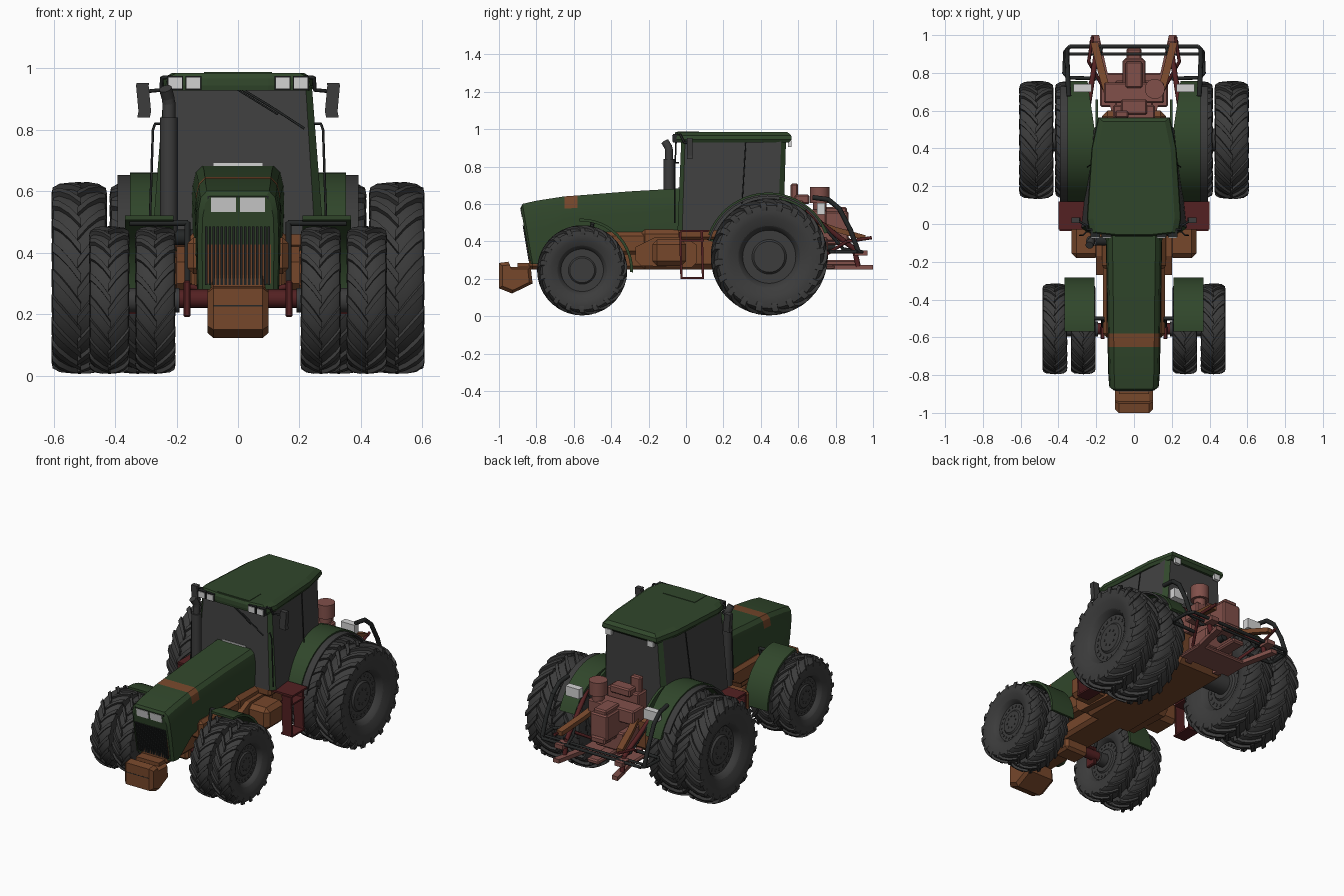
import bpy, bmesh
from math import sin, cos, radians, pi
from mathutils import Vector, Matrix

if "Cube" in bpy.data.objects:
    bpy.data.objects.remove(bpy.data.objects["Cube"])

def material(name, *rgb):
    m = bpy.data.materials.new(name)
    m.use_nodes = True
    m.diffuse_color = (*rgb, 1)
    m.node_tree.nodes["Principled BSDF"].inputs["Base Color"].default_value = (*rgb, 1)
    return m

GREEN = material("dark green", .03, .062, .024)
GREY = material("rubber grey", .045, .045, .045)
GLASS = material("smoked glass", .052, .052, .052)
BLACK = material("black metal", .018, .02, .02)
BROWN = material("rust brown", .18, .063, .024)
RED = material("dark red", .088, .015, .016)
PINK = material("faded red", .22, .08, .068)
WHITE = material("lamp white", .65, .65, .65)

def finish(name, bm, *mats, smooth=0):
    bmesh.ops.recalc_face_normals(bm, faces=bm.faces)
    me = bpy.data.meshes.new(name)
    bm.to_mesh(me)
    bm.free()
    ob = bpy.data.objects.new(name, me)
    bpy.context.collection.objects.link(ob)
    for m in mats:
        me.materials.append(m)
    if smooth:
        bpy.ops.object.select_all(action='DESELECT')
        ob.select_set(True)
        bpy.context.view_layer.objects.active = ob
        bpy.ops.object.shade_smooth_by_angle(angle=radians(smooth))
    return ob

def loft(name, rings, *mats, smooth=0, rule=None):
    """Skin between rings of equal length and cap both ends."""
    bm = bmesh.new()
    vs = [[bm.verts.new(p) for p in r] for r in rings]
    n = len(vs[0])
    for a, b in zip(vs, vs[1:]):
        for i in range(n):
            bm.faces.new((a[i], a[(i + 1) % n], b[(i + 1) % n], b[i]))
    bm.faces.new(vs[0])
    bm.faces.new(vs[-1])
    if rule:
        bm.normal_update()
        for f in bm.faces:
            f.material_index = rule(f.calc_center_median())
    return finish(name, bm, *mats, smooth=smooth)

def prism(name, yz, x0, x1, mat):
    return loft(name, [[(x, y, z) for y, z in yz] for x in (x0, x1)], mat)

def box(name, lo, hi, mat, bevel=0):
    (a, b, c), (d, e, f) = lo, hi
    ob = prism(name, [(b, c), (e, c), (e, f), (b, f)], a, d, mat)
    if bevel:
        mod = ob.modifiers.new("Bevel", 'BEVEL')
        mod.width, mod.segments = bevel, 1
    return ob

def tube(name, pts, r, mat, seg=8):
    """Straight round bars through the points."""
    bm = bmesh.new()
    for p, q in zip(pts, pts[1:]):
        p, q = Vector(p), Vector(q)
        d = q - p
        m = Matrix.Translation((p + q) / 2) @ d.to_track_quat('Z', 'Y').to_matrix().to_4x4()
        bmesh.ops.create_cone(bm, cap_ends=True, segments=seg, radius1=r, radius2=r,
                              depth=d.length + r * (.5 if len(pts) > 2 else 0), matrix=m)
    return finish(name, bm, mat, smooth=50)

def lathe(bm, prof, x, y, z, seg=48):
    rings = [[bm.verts.new((x + t, y + r * cos(2 * pi * i / seg), z + r * sin(2 * pi * i / seg)))
              for i in range(seg)] for t, r in prof]
    for a, b in zip(rings, rings[1:]):
        for i in range(seg):
            bm.faces.new((a[i], a[(i + 1) % seg], b[(i + 1) % seg], b[i]))
    return rings

def wheel(name, x, y, z, R, W, rim, lugs):
    h = W / 2
    # tyre carcass
    bm = bmesh.new()
    half = [(.72, rim), (.95, R * .67), (1, R * .78), (.95, R * .88), (.75, R * .92), (.3, R * .945)]
    lathe(bm, [(-h * t, r) for t, r in half] + [(h * t, r) for t, r in half[::-1]], x, y, z)
    # curved chevron lugs
    stations = [(-.06, 1), (.35, .997), (.72, .98), (.97, .94), (1.02, .87), (1, .8)]
    for k in range(lugs * 2):
        s = 1 if k % 2 else -1
        a0 = pi * k / lugs
        rows = []
        for t, o in stations:
            a, w = a0 - .36 * t ** .8 if t > 0 else a0, .045 + .012 * abs(t)
            rows.append([bm.verts.new((x + s * h * t * (.9 if q < o else 1), y + R * q * cos(a + e),
                                       z + R * q * sin(a + e)))
                         for q, e in ((o - .09, -w * 1.2), (o, -w), (o, w), (o - .09, w * 1.2))])
        for p, q in zip(rows, rows[1:]):
            for i in range(4):
                bm.faces.new((p[i], p[(i + 1) % 4], q[(i + 1) % 4], q[i]))
        bm.faces.new(rows[0])
        bm.faces.new(rows[-1])
    finish(name + "_tyre", bm, GREY, smooth=35)
    # dished rim with hub, slots and bolts
    bm = bmesh.new()
    half = [(.42, rim * .2), (.42, rim * .5), (.3, rim * .56), (.3, rim * .86), (.6, rim * .93), (.74, rim * 1.02)]
    rings = lathe(bm, [(-h * t, r) for t, r in half] + [(h * t, r) for t, r in half[::-1]], x, y, z)
    bm.faces.new(rings[0])
    bm.faces.new(rings[-1])
    for n, rad, size, t in ((20, .73, .055, .3), (8, .28, .04, .42)):
        for i in range(n):
            a = 2 * pi * i / n
            for s in (-1, 1):
                m = Matrix.Translation((x + s * h * t, y + rim * rad * cos(a), z + rim * rad * sin(a)))
                bmesh.ops.create_cone(bm, cap_ends=True, segments=6, radius1=rim * size, radius2=rim * size,
                                      depth=.008, matrix=m @ Matrix.Rotation(pi / 2, 4, 'Y'))
    finish(name + "_rim", bm, GREY, smooth=35)

def fender(name, cy, cz, r0, r1, a0, a1, x0, x1, mat, taper=0, n=20):
    """Curved mudguard; taper narrows its inner edge towards the rear."""
    rings = []
    for i in range(n + 1):
        a = radians(a0 + (a1 - a0) * i / n)
        xi = x0 + (taper * max(0, cos(a)) if x0 > 0 else -taper * max(0, cos(a)))
        rings.append([(x, cy + r * cos(a), cz + r * sin(a)) for x, r in ((xi, r0), (x1, r0), (x1, r1), (xi, r1))])
    loft(name, rings, mat, smooth=30)

def nose(z, out=0):
    return -.83 - .05 * (z - .28) / .3 - out

def raked(name, x0, x1, z0, z1, out, mat):
    prism(name, [(nose(z0, out), z0), (nose(z1, out), z1), (nose(z1, -.01), z1), (nose(z0, -.01), z0)], x0, x1, mat)

# hood with coloured band
def hood_ring(yt, yb, w, zt, zb):
    half = [(w, zb), (w * 1.02, (zb + zt) / 2), (w, zt - .07), (w * .93, zt - .025), (w * .78, zt - .004)]
    pts = half + [(-x, z) for x, z in half[::-1]]
    return [(x, yb + (yt - yb) * (z - zb) / (zt - zb), z) for x, z in pts]

loft("hood", [hood_ring(*s) for s in (
    (-.885, -.83, .115, .585, .28), (-.875, -.82, .13, .605, .28), (-.8, -.78, .134, .622, .28),
    (-.65, -.65, .137, .645, .38), (-.58, -.58, .138, .65, .4), (-.3, -.3, .142, .672, .42),
    (-.02, -.02, .148, .688, .46))], GREEN, BROWN, smooth=25,
    rule=lambda c: int(-.65 < c.y < -.58 and c.z > .575))
box("cowl_strip", (-.08, -.04, .682), (.08, -.028, .692), WHITE)
raked("grille_back", -.108, .108, .3, .48, .002, BROWN)
for i in range(17):
    raked("grille_bar", -.108 + i * .0128, -.1 + i * .0128, .295, .485, .009, BLACK)
for s in (-1, 1):
    raked("headlamp", s * .006, s * .088, .532, .58, .007, WHITE)
raked("lamp_surround", -.1, .1, .525, .585, .003, BLACK)

# front weight and chassis
weight = [(-1, .285), (-.95, .292), (-.94, .265), (-.83, .262), (-.82, .175), (-.93, .122), (-1, .15)]
loft("front_weight", [[(x, -.91 + (y + .91) * k, .21 + (z - .21) * k) for y, z in weight]
                      for x, k in ((-.1, .8), (-.08, 1), (.08, 1), (.1, .8))], BROWN)
box("weight_seam", (-.08, -1.001, .225), (.08, -.99, .229), BLACK)
box("weight_mount", (-.08, -.9, .25), (.08, -.8, .285), BROWN)
box("front_frame", (-.1, -.84, .25), (.1, -.2, .42), BROWN, .02)
box("engine_block", (-.165, -.6, .33), (.165, 0, .45), BROWN, .02)
box("transmission", (-.17, -.25, .25), (.17, .6, .47), BROWN, .03)
box("cab_floor", (-.25, -.04, .41), (.25, .3, .485), BROWN, .015)
box("front_axle_pivot", (-.08, -.62, .19), (.08, -.5, .27), BROWN, .015)

# cab glass with green corner pillars
def plan(z, pts):
    return [(x, y, z) for x, y in pts] + [(-x, y, z) for x, y in pts[::-1]]

loft("cab", [plan(.46, [(.25, -.045), (.278, -.02), (.225, .49), (.2, .52)]),
             plan(.95, [(.22, -.025), (.24, -.005), (.195, .51), (.175, .535)])], GLASS, GREEN,
     rule=lambda c: int(.19 < abs(c.x) and (c.y < 0 or c.y > .5) or abs(c.z - .46) < .01))
loft("roof", [plan(z, [(.1 * k, -.065 * k), (.235 * k, -.05 * k), (.25 * k, .03), (.225 * k, .4), (.19 * k, .565 * e)])
              for z, k, e in ((.928, .96, .97), (.945, 1, 1), (.968, .98, .995), (.985, .86, .96))], GREEN)
box("roof_hatch", (-.11, -.045, .975), (.11, .07, .988), GREEN)
tube("wiper", [(0, -.055, .94), (.1, -.055, .88), (.215, -.06, .805)], .004, BLACK)
tube("wiper_arm", [(0, -.052, .93), (.13, -.057, .85)], .003, BLACK)
for s in (-1, 1):
    for x in (.145, .205):
        box("roof_lamp", (s * (x - .022), -.074, .935), (s * (x + .022), -.03, .97), WHITE)
        box("roof_lamp_case", (s * (x - .026), -.07, .93), (s * (x + .026), -.03, .975), BLACK)
    box("rear_roof_lamp", (s * .125, .545, .905), (s * .165, .565, .94), WHITE)
    tube("door_line", [(s * .25, .3, .6), (s * .219, .32, .94)], .003, BLACK)
    # mirrors and grab rails
    tube("mirror_arm", [(s * .22, -.03, .972), (s * .248, -.03, .97), (s * .25, -.01, .93), (s * .3, .02, .925)], .006, BLACK)
    loft("mirror", [[(s * (x + d), y, z) for x, y in ((.287, .005), (.328, .005), (.328, .035), (.287, .035))]
                    for z, d in ((.84, 0), (.86, -.004), (.945, .004), (.952, .002))], GREY)
    tube("grab_rail", [(s * .25, -.04, .82), (s * .27, -.06, .82), (s * .277, -.06, .8), (s * .287, -.06, .5)], .004, BLACK)

# exhaust stack
tube("exhaust_muffler", [(-.225, -.09, .44), (-.225, -.09, .84)], .029, GREY, 16)
tube("exhaust_pipe", [(-.225, -.09, .83), (-.225, -.09, .885), (-.228, -.095, .905), (-.235, -.11, .93)], .021, GREY, 16)
tube("exhaust_elbow", [(-.225, -.09, .45), (-.12, -.09, .45)], .025, BLACK, 12)

# everything mirrored along the sides
for s in (-1, 1):
    side = "left" if s > 0 else "right"
    for part, x in (("inner", .327), ("outer", .517)):
        wheel(f"{side}_rear_{part}", s * x, .445, .318, .313, .178, .165, 20)
    for part, x in (("inner", .269), ("outer", .419)):
        wheel(f"{side}_front_{part}", s * x, -.555, .246, .241, .129, .132, 18)
    tube("rear_hub", [(s * .1, .445, .32), (s * .54, .445, .32)], .06, GREY, 24)
    tube("front_hub", [(s * .19, -.555, .245), (s * .445, -.555, .245)], .04, GREY, 24)
    tube("front_axle", [(0, -.555, .25), (s * .22, -.555, .25)], .03, RED, 16)
    box("steering_knuckle", (s * .155, -.61, .19), (s * .177, -.54, .31), RED, .005)
    tube("steering_rod", [(0, -.5, .26), (s * .165, -.55, .29)], .01, RED)
    # fenders
    fender("rear_fender", .44, .32, .325, .342, 22, 160, s * .2, s * .352, GREEN, .05)
    fender("rear_fender_wall", .44, .32, .15, .34, 50, 165, s * .19, s * .205, GREEN)
    fender("fender_extension", .44, .32, .322, .333, 30, 165, s * .352, s * .393, GREY)
    fender("front_fender", -.56, .245, .262, .277, -2, 92, s * .21, s * .368, GREEN)
    tube("front_fender_bracket", [(s * .35, -.5, .497), (s * .165, -.5, .497), (s * .165, -.54, .3)], .01, BLACK)
    box("tail_lamp", (s * .225, .7, .545), (s * .32, .742, .605), WHITE)
    # tank and steps
    prism("fuel_tank", [(-.27, .3), (-.24, .27), (.03, .26), (.06, .29), (.06, .38), (0, .42), (-.17, .42), (-.27, .37)],
          s * .15, s * .2, BROWN)
    box("tank_bulge", (s * .18, -.18, .27), (s * .33, .0, .41), BROWN, .025)
    for y in (-.03, .085):
        prism("step_rail", [(y, .2), (y + .012, .2), (y + .005, .45), (y - .007, .45)], s * .33, s * .395, RED)
    for z in (.2, .4):
        box("step", (s * .32, -.03, z), (s * .4, .095, z + .01), RED)
    box("step_platform", (s * .25, -.03, .45), (s * .4, .12, .462), RED)

    # rear linkage
    loft("lower_link", [[(s * (x + dx), y, z) for dx, z in ((-.02, .25), (.02, .25), (.02, .275), (-.02, .275))]
                        for x, y in ((.1, .6), (.16, .8), (.205, 1))], PINK)
    loft("lift_arm", [[(s * (x + dx), y, z + dz) for dx, dz in ((-.02, 0), (.02, 0), (.02, .028), (-.02, .028))]
                      for x, y, z in ((.13, .66, .5), (.17, .8, .45), (.21, .96, .405))], BROWN)
    tube("lift_rod", [(s * .24, .64, .56), (s * .2, .9, .36), (s * .2, .92, .27)], .014, RED)
    tube("link_brace", [(s * .15, .7, .3), (s * .24, .86, .4), (s * .22, .99, .42)], .009, RED)
    box("hook_end", (s * .18, .9, .325), (s * .235, .97, .352), PINK)
    tube("guard_hoop", [(s * .345, .68, .635), (s * .35, .76, .625), (s * .352, .82, .575), (s * .355, .88, .46),
                        (s * .355, .92, .35)], .013, BLACK)
    tube("guard_loop", [(0, .94, .345), (s * .34, .94, .345), (s * .365, .91, .345), (s * .37, .8, .345),
                        (s * .35, .775, .345), (s * .2, .77, .345)], .01, BLACK)
    tube("guard_strut", [(s * .17, .94, .345), (s * .2, .84, .36), (s * .24, .72, .5)], .009, BLACK)
tube("guard_crossbar", [(-.36, .9, .345), (.36, .9, .345)], .008, BLACK)
# central hitch block
for lo, hi in (((-.11, .54, .45), (.11, .63, .62)), ((-.1, .56, .6), (-.03, .6, .71)), ((-.07, .58, .6), (.07, .66, .65)),
               ((-.06, .62, .4), (.06, .87, .56)), ((-.045, .72, .55), (.045, .86, .585)), ((-.16, .64, .48), (.16, .75, .57)),
               ((-.1, .6, .3), (.1, .76, .42)), ((-.05, .74, .38), (.05, .88, .42)), ((-.18, .62, .25), (.18, .8, .275)),
               ((-.04, .7, .27), (.04, .93, .3))):
    box("hitch_block", lo, hi, PINK, .008)
tube("reservoir_neck", [(.11, .715, .55), (.11, .715, .62)], .035, PINK, 20)
tube("hitch_reservoir", [(.11, .715, .605), (.11, .715, .69)], .053, PINK, 20)
tube("drive_shaft", [(0, .6, .37), (0, .8, .37)], .02, BLACK, 12)
